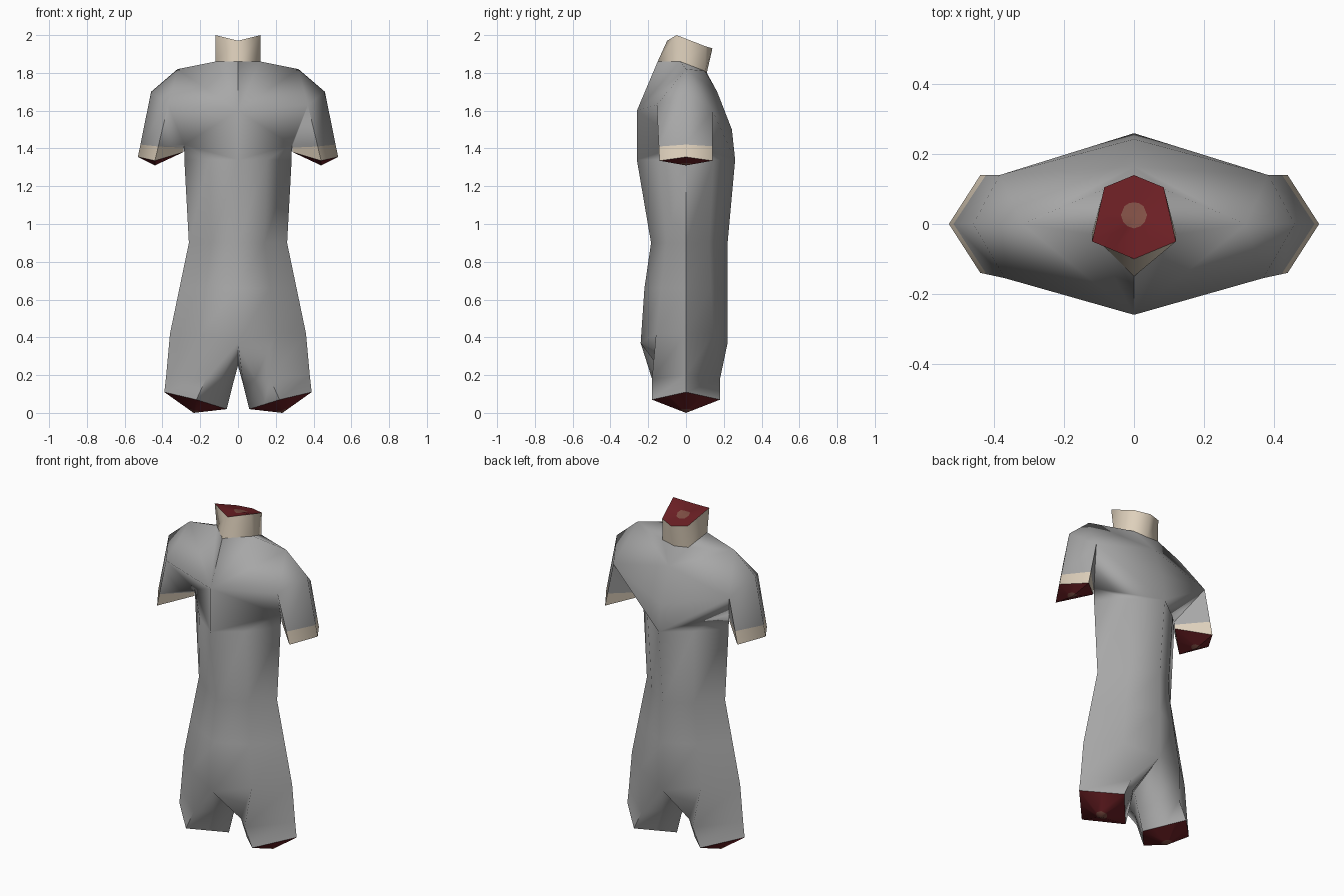
import bpy, bmesh, math
from mathutils import Vector

if "Cube" in bpy.data.objects:
    bpy.data.objects.remove(bpy.data.objects["Cube"])


def material(name, rgb):
    m = bpy.data.materials.new(name)
    m.diffuse_color = (*rgb, 1)
    m.use_nodes = True
    m.node_tree.nodes["Principled BSDF"].inputs["Base Color"].default_value = m.diffuse_color
    return m


GREY = material("grey suit", (0.39, 0.39, 0.39))
SKIN = material("pale skin", (0.73, 0.63, 0.50))
RED = material("dark red", (0.15, 0.014, 0.018))
BONE = material("dull bone", (0.22, 0.08, 0.06))


def face(bm, pts, mat=0):
    bm.faces.new([bm.verts.new(p) for p in pts]).material_index = mat


def loft(bm, rings, closed=True, mat=0):
    """Skin rings of equal point count."""
    for a, b in zip(rings, rings[1:]):
        for i in range(len(a) - (not closed)):
            j = (i + 1) % len(a)
            face(bm, (a[i], a[j], b[j], b[i]), mat)


def mirror(bm):
    """Copy the right half to the left."""
    for f in bm.faces[:]:
        face(bm, [(-v.co.x, v.co.y, v.co.z) for v in reversed(f.verts)],
             f.material_index)


def finish(bm, name, mats, angle):
    bmesh.ops.remove_doubles(bm, verts=bm.verts, dist=0.001)
    bmesh.ops.recalc_face_normals(bm, faces=bm.faces)
    me = bpy.data.meshes.new(name)
    bm.to_mesh(me)
    bm.free()
    for m in mats:
        me.materials.append(m)
    for p in me.polygons:
        p.use_smooth = True
    me.set_sharp_from_angle(angle=math.radians(angle))
    ob = bpy.data.objects.new(name, me)
    bpy.context.collection.objects.link(ob)


def cap(name, ring, centre, radius):
    """Cut surface with a round bone end in the middle."""
    c = Vector(centre)
    pts = [Vector(p) for p in ring]
    outer = []
    for a, b in zip(pts, pts[1:] + pts[:1]):
        outer += [a, (a + b) / 2]
    inner = [c + (p - c).normalized() * radius for p in outer]
    bm = bmesh.new()
    loft(bm, [outer, inner])
    for i in range(len(inner)):
        face(bm, (inner[i - 1], inner[i], c), 1)
    finish(bm, name, [RED, BONE], 50)


body = bmesh.new()


# ---- torso (right half): front, corner, side, corner, back ---------------
def section(z, w, f, b, drop=0, k=0.54, d=0.56):
    return [(0, -f, z - drop), (k * w, -d * f, z), (w, 0, z),
            (k * w, d * b, z), (0, b, z - drop)]


hip = section(0.42, 0.36, 0.24, 0.22, 0.05, 0.56, 0.66)
chest = section(1.34, 0.284, 0.26, 0.26, 0)
loft(body, [hip,
            section(0.66, 0.31, 0.22, 0.22, 0, 0.55, 0.6),
            section(0.90, 0.26, 0.185, 0.22),
            chest], closed=False)

# ---- leg: outer, front, front middle, inner, back middle, back -----------
leg_end = [(0.39, 0, 0.11), (0.22, -0.18, 0.07), (0.14, -0.09, 0.045),
           (0.06, 0, 0.02), (0.14, 0.09, 0.045), (0.22, 0.18, 0.07)]
loft(body, [[hip[2], hip[1], hip[0], (0, 0, 0.25), hip[4], hip[3]],
            [(0.38, 0, 0.20), (0.17, -0.18, 0.18), (0.09, -0.10, 0.18),
             (0.03, 0, 0.14), (0.09, 0.10, 0.18), (0.17, 0.18, 0.18)],
            leg_end])

# ---- shoulder -------------------------------------------------------------
breast, upper_back, nape = (0, -0.26, 1.60), (0, 0.243, 1.50), (0, 0.165, 1.70)
front, back = (0.37, -0.155, 1.63), (0.385, 0.14, 1.60)
pit, top, outer = (0.285, 0, 1.42), (0.32, 0, 1.82), (0.46, 0, 1.70)
neck_half = [(0, -0.15, 1.86), (0.12, -0.03, 1.86),
             (0.085, 0.10, 1.81), (0, 0.11, 1.80)]
n0, n1, n2, n3 = neck_half
c0, c1, c2, c3, c4 = chest
for tri in ((c0, c1, pit), (c1, c2, pit), (c2, c3, pit), (c3, c4, pit),
            (c0, pit, breast), (breast, pit, front), (c4, back, pit),
            (c4, upper_back, back), (upper_back, nape, back),
            (breast, front, top), (breast, top, n1), (breast, n1, n0),
            (n1, top, n2), (top, back, nape), (top, nape, n2),
            (n2, nape, n3), (top, front, outer), (top, outer, back)):
    face(body, tri)

# ---- short arm with bare skin below the hem ------------------------------
arm_start = [outer, front, pit, back]
arm_end = [(0.53, 0, 1.355), (0.44, -0.14, 1.335),
           (0.29, 0, 1.38), (0.44, 0.14, 1.335)]
hem = [tuple(Vector(a).lerp(Vector(b), t)) for a, b, t in
       zip(arm_start, arm_end, (0.81, 0.745, 0.4, 0.71))]
loft(body, [arm_start, hem])
loft(body, [hem, arm_end], mat=1)
mirror(body)
finish(body, "suited_body", [GREY, SKIN], 85)


# ---- neck -----------------------------------------------------------------
def whole(half):
    return half + [(-x, y, z) for x, y, z in reversed(half[1:-1])]


neck_top = whole([(0, -0.10, 1.97), (0.12, -0.05, 2.0),
                  (0.085, 0.105, 1.94), (0, 0.14, 1.93)])
bm = bmesh.new()
loft(bm, [whole(neck_half), neck_top])
finish(bm, "neck", [SKIN], 85)

# ---- cut ends -------------------------------------------------------------
cap("neck_end", neck_top, (0, 0.025, 1.955), 0.038)
for side, s in (("right", 1), ("left", -1)):
    cap(side + "_arm_end", [(s * x, y, z) for x, y, z in arm_end],
        (s * 0.44, 0, 1.31), 0.03)
    cap(side + "_leg_end", [(s * x, y, z) for x, y, z in leg_end],
        (s * 0.235, 0, 0.0), 0.035)
